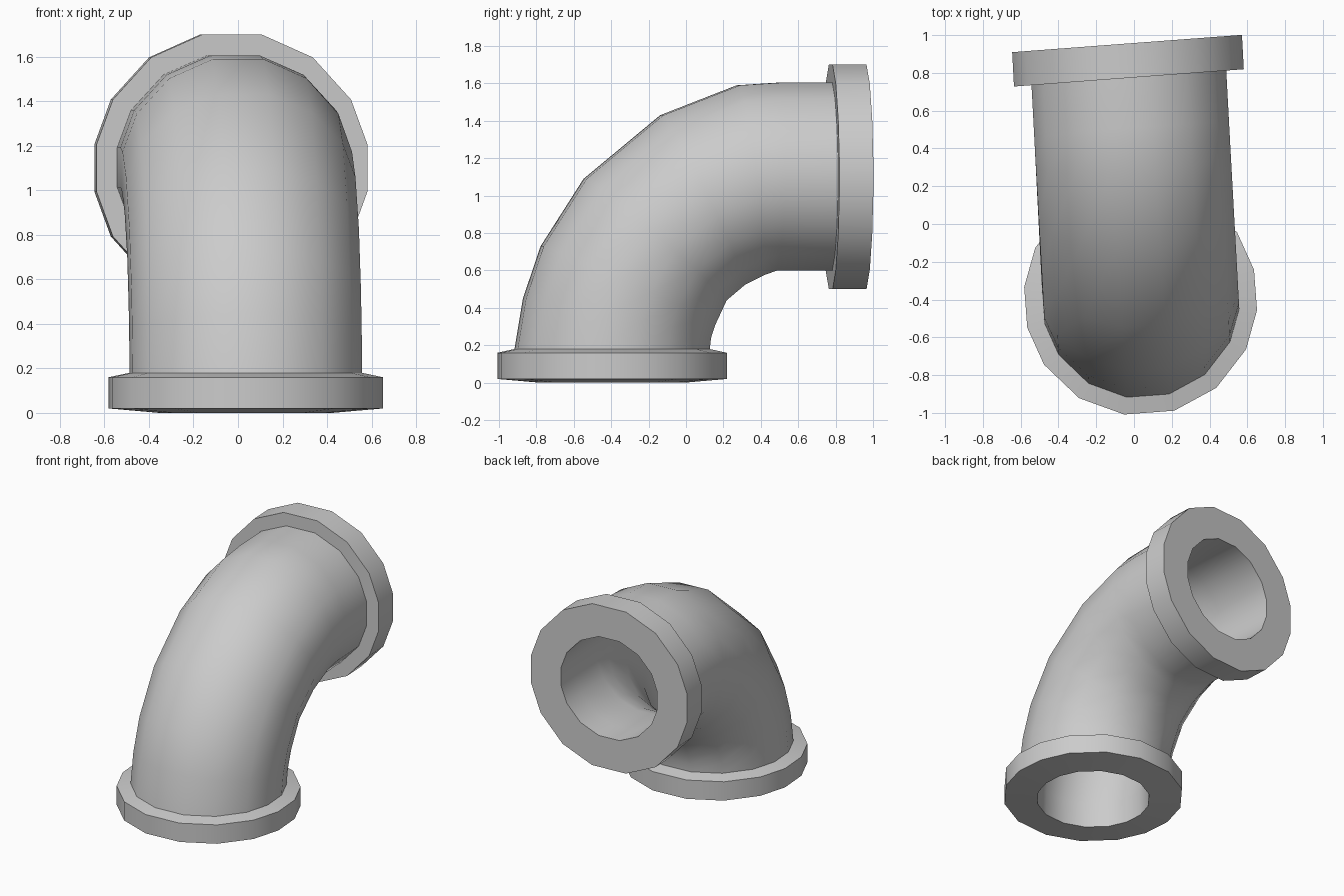
import bpy, bmesh
from math import radians, sin, cos
from mathutils import Vector

if "Cube" in bpy.data.objects:
    bpy.data.objects.remove(bpy.data.objects["Cube"])

# 16-sided cross-section, mirrored from one quadrant
quad = [10, 30, 54, 77.6]
half = quad + [180 - a for a in reversed(quad)]
angles = half + [a + 180 for a in half]
BASE_Y = -0.395          # centre of the lower opening


def ring(y0, z0, y1, z1, width, k=1.0):
    """Cross-section spanning outer-bend point (y0,z0) to inner-bend point (y1,z1)."""
    c = Vector(((0, (y0 + y1) / 2 - BASE_Y, (z0 + z1) / 2)))
    c.x = 0.022 * max(0, c.y)
    d = Vector((0, (y1 - y0) / 2, (z1 - z0) / 2)) * k / sin(radians(77.6))
    w = Vector((width * k / cos(radians(10)), 0, 0))
    return [c + w * cos(radians(a)) + d * sin(radians(a)) for a in angles]


def low(z, r):
    return ring(BASE_Y - r, z, BASE_Y + r, z, r + 0.005)


def high(y, r):
    return ring(y, 1.1 + r, y, 1.1 - r, r + 0.01)


# Curved pipe: outer-bend and inner-bend points of each section
body = [
    (-0.91, 0.18, 0.12, 0.18), (-0.865, 0.45, 0.127, 0.24),
    (-0.77, 0.73, 0.15, 0.31), (-0.54, 1.09, 0.21, 0.44),
    (-0.13, 1.43, 0.31, 0.525), (0.28, 1.59, 0.41, 0.575),
    (0.51, 1.605, 0.48, 0.60), (0.775, 1.605, 0.775, 0.60),
]
outer = [ring(*s, 0.517) for s in body]
bore = [ring(*s, 0.517, 0.73) for s in body]

# Flange profiles
lower_flange = [low(0, 0.38), low(0.02, 0.605), low(0.16, 0.605)]
upper_flange = [high(0.775, 0.6), high(0.957, 0.6), high(0.957, 0.367)]

# Closed loft: lower flange, pipe, upper flange, then back through the bore
rings = lower_flange + outer + upper_flange + bore[::-1]
bm = bmesh.new()
loops = [[bm.verts.new(p) for p in r] for r in rings]
n = len(angles)
for i, a in enumerate(loops):
    b = loops[(i + 1) % len(loops)]
    for j in range(n):
        k = (j + 1) % n
        bm.faces.new((a[j], a[k], b[k], b[j]))
bmesh.ops.recalc_face_normals(bm, faces=bm.faces)

mesh = bpy.data.meshes.new("flanged_pipe_elbow")
bm.to_mesh(mesh)
bm.free()
elbow = bpy.data.objects.new("flanged_pipe_elbow", mesh)
bpy.context.collection.objects.link(elbow)
elbow.location = (0.035, BASE_Y, 0)
elbow.rotation_euler.z = radians(4.3)

# Smooth walls, sharp flange corners
bpy.context.view_layer.objects.active = elbow
elbow.select_set(True)
bpy.ops.object.shade_smooth_by_angle(angle=radians(40))
